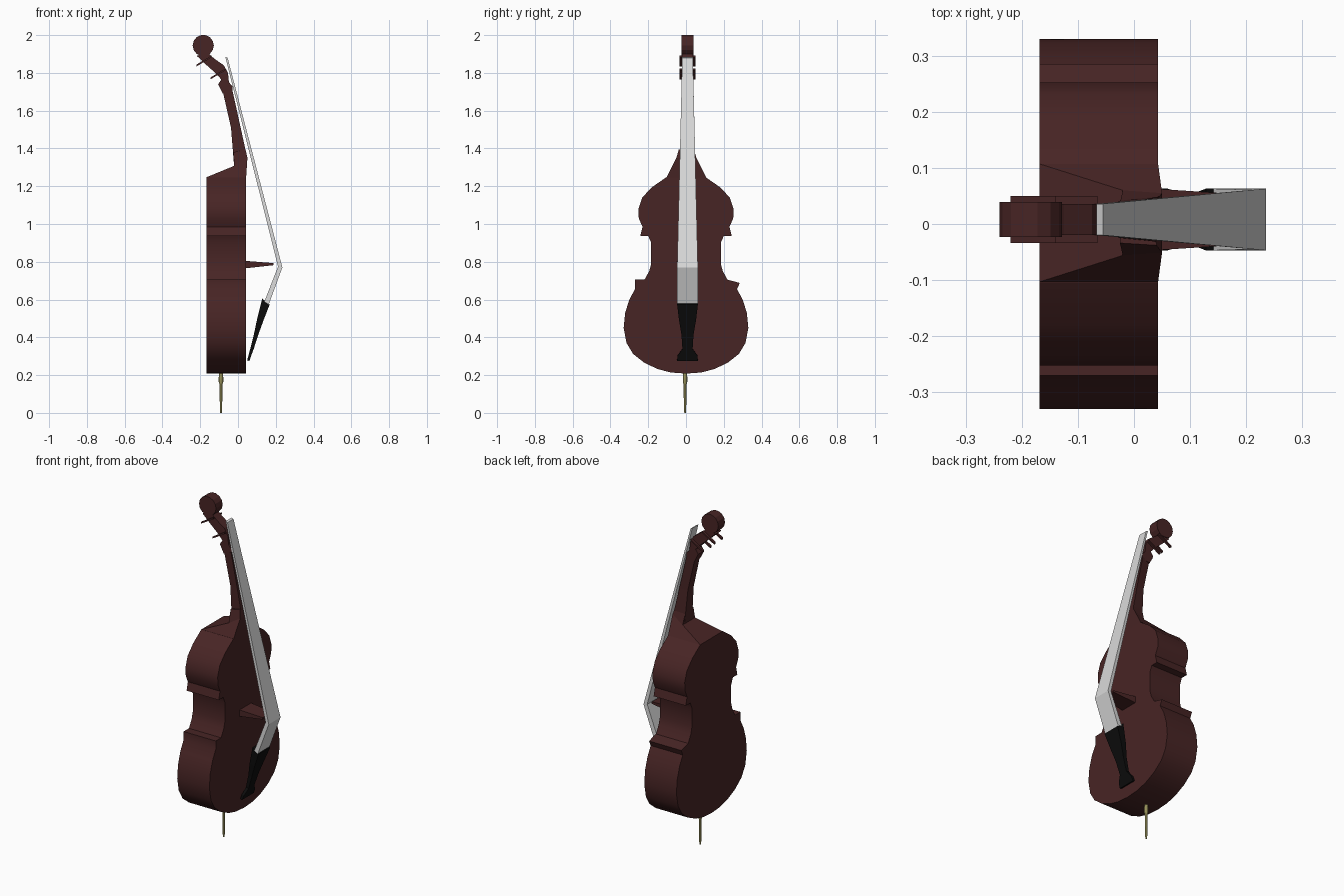
import bpy, bmesh, math
from mathutils import Vector

cube = bpy.data.objects.get("Cube")
if cube:
    bpy.data.objects.remove(cube, do_unlink=True)


def material(name, r, g, b):
    m = bpy.data.materials.new(name)
    m.use_nodes = True
    m.diffuse_color = (r, g, b, 1)
    m.node_tree.nodes["Principled BSDF"].inputs["Base Color"].default_value = (r, g, b, 1)
    return m


WOOD = material("dark red wood", .064, .018, .018)
GREY = material("string grey", .7, .7, .7)
BLACK = material("black", .004, .004, .004)
BRASS = material("pale brass", .55, .5, .18)
MID = .008  # sideways offset of neck, strings and fittings


def loft(name, rings, mat, smooth=False):
    """Skin a row of equal-sized rings and cap both ends."""
    bm = bmesh.new()
    rows = [[bm.verts.new(p) for p in ring] for ring in rings]
    n = len(rows[0])
    for a, b in zip(rows, rows[1:]):
        for i in range(n):
            j = (i + 1) % n
            bm.faces.new((a[i], a[j], b[j], b[i]))
    bm.faces.new(rows[0])
    bm.faces.new(rows[-1])
    bmesh.ops.recalc_face_normals(bm, faces=bm.faces)
    mesh = bpy.data.meshes.new(name)
    bm.to_mesh(mesh)
    bm.free()
    mesh.materials.append(mat)
    ob = bpy.data.objects.new(name, mesh)
    bpy.context.collection.objects.link(ob)
    if smooth:
        bpy.ops.object.select_all(action='DESELECT')
        bpy.context.view_layer.objects.active = ob
        ob.select_set(True)
        bpy.ops.object.shade_smooth_by_angle(angle=math.radians(30))
    return ob


def bar(name, sections, mat, mid=MID):
    """Four-sided bar; a section is back x, z, half width, front x, z, half width."""
    rings = [[(xb, mid - hb, zb), (xb, mid + hb, zb), (xf, mid + hf, zf), (xf, mid - hf, zf)]
             for xb, zb, hb, xf, zf, hf in sections]
    return loft(name, rings, mat)


def side_prism(name, profile, half, mat, mid=MID):
    return loft(name, [[(x, y, z) for x, z in profile] for y in (mid - half, mid + half)], mat)


# Body: half outline with a different waist corner on each side
lower = [(.08, .214), (.15, .232), (.22, .265), (.28, .312), (.315, .37), (.33, .45),
         (.322, .53), (.3, .6)]
upper = [(.195, .75), (.184, .79), (.184, .9), (.2, .937), (.242, .937), (.23, .985),
         (.25, 1.03), (.252, 1.08), (.232, 1.14), (.18, 1.195), (.105, 1.247)]
right_corner = [(.27, .655), (.285, .688), (.22, .705)]
left_corner = [(.27, .655), (.27, .705), (.22, .705)]
outline = [(0, .208)] + lower + right_corner + upper
outline += [(-y, z) for y, z in reversed(lower + left_corner + upper)]
loft("body", [[(x, y, z) for y, z in outline] for x in (-.168, .043)], WOOD, smooth=True)

# Sloping shoulder and neck
bar("shoulder", [(-.168, 1.247, .105, .043, 1.247, .105),
                 (-.02, 1.308, .058, .05, 1.35, .053),
                 (-.025, 1.38, .036, .04, 1.395, .04)], WOOD, mid=.002)
bar("neck", [(-.02, 1.3, .036, .05, 1.345, .042),
             (-.037, 1.51, .027, .014, 1.51, .035),
             (-.08, 1.7, .024, -.03, 1.71, .03)], WOOD)

# Peg box and scroll
side_prism("peg_box", [(-.08, 1.69), (-.105, 1.74), (-.088, 1.765), (-.12, 1.8), (-.165, 1.84),
                       (-.218, 1.89), (-.165, 1.91), (-.125, 1.875), (-.075, 1.84),
                       (-.053, 1.8), (-.048, 1.75), (-.03, 1.73), (-.03, 1.7)], .028, WOOD)
scroll = [(-.184 + .056 * math.cos(math.tau * i / 14), 1.945 + .056 * math.sin(math.tau * i / 14))
          for i in range(14)]
side_prism("scroll", scroll, .031, WOOD)

# Tuning pegs: two slanted rods along each side
for label, x, z in (("upper", -.22, 1.84), ("lower", -.145, 1.772)):
    for side, s in (("left", 1), ("right", -1)):
        side_prism(f"{label}_peg_{side}", [(x, z - .006), (x + .08, z + .042),
                                           (x + .08, z + .052), (x, z + .004)],
                   .007, WOOD, mid=MID + s * .035)

# Strings, bent over the bridge
bar("strings", [(-.067, 1.885, .028, -.055, 1.88, .028),
                (.212, .775, .053, .235, .77, .055),
                (.14, .59, .055, .163, .575, .055)], GREY)

# Bridge
bar("bridge", [(.035, .765, .055, .035, .805, .055),
               (.188, .782, .045, .188, .793, .045)], WOOD)

# Tailpiece, waisted and flared at its foot
bar("tailpiece", [(.128, .605, .055, .168, .575, .055),
                  (.102, .5, .045, .135, .49, .045),
                  (.085, .42, .032, .108, .415, .032),
                  (.065, .34, .027, .083, .338, .027),
                  (.056, .305, .052, .07, .303, .052),
                  (.048, .278, .055, .06, .275, .055)], BLACK)

# End pin, turned
pin = [(0, .004), (.02, .006), (.15, .008), (.165, .012), (.19, .012), (.215, .009)]
loft("end_pin", [[(-.09 + r * math.cos(math.tau * i / 8), -.005 + r * math.sin(math.tau * i / 8), z)
                  for i in range(8)] for z, r in pin], BRASS, smooth=True)
